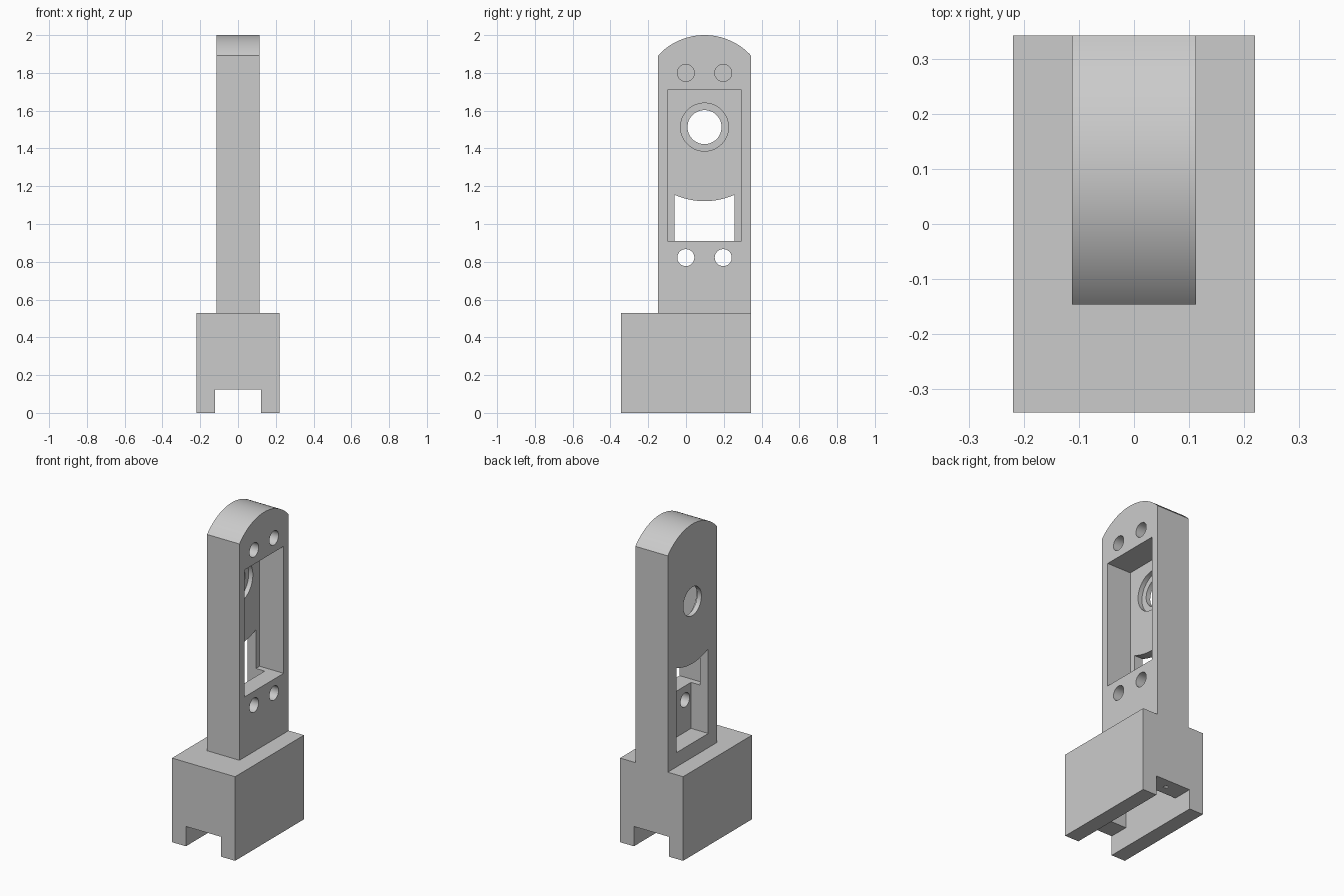
import bpy, bmesh, math
from math import sin, cos, pi

cube = bpy.data.objects.get("Cube")
if cube:
    bpy.data.objects.remove(cube, do_unlink=True)

grey = bpy.data.materials.new("plain grey")
grey.use_nodes = True
COLOUR = (0.6, 0.6, 0.6, 1)
grey.diffuse_color = COLOUR
grey.node_tree.nodes["Principled BSDF"].inputs["Base Color"].default_value = COLOUR

MID = 0.098      # tower centre line in y
HALF = 0.245     # tower half depth
SIDE = 0.113     # tower half width
BACK = MID + HALF


def prism(name, outline, x0, x1):
    """Extrude a (y, z) outline along x."""
    bm = bmesh.new()
    face = bm.faces.new([bm.verts.new((x0, y, z)) for y, z in outline])
    moved = bmesh.ops.extrude_face_region(bm, geom=[face])["geom"]
    verts = [v for v in moved if isinstance(v, bmesh.types.BMVert)]
    bmesh.ops.translate(bm, verts=verts, vec=(x1 - x0, 0, 0))
    bmesh.ops.recalc_face_normals(bm, faces=bm.faces)
    mesh = bpy.data.meshes.new(name)
    bm.to_mesh(mesh)
    bm.free()
    mesh.materials.append(grey)
    obj = bpy.data.objects.new(name, mesh)
    bpy.context.collection.objects.link(obj)
    return obj


def rect(y0, y1, z0, z1):
    return [(y0, z0), (y1, z0), (y1, z1), (y0, z1)]


def arc(y, z, r, a0, a1, n):
    return [(y + r * cos(a0 + (a1 - a0) * i / n), z + r * sin(a0 + (a1 - a0) * i / n))
            for i in range(n + 1)]


def disc(y, z, r, n=48):
    return arc(y, z, r, 0, 2 * pi, n)[:-1]


def combine(target, tool, operation):
    """Apply a boolean and discard the tool."""
    mod = target.modifiers.new("cut", 'BOOLEAN')
    mod.operation, mod.solver, mod.object = operation, 'EXACT', tool
    graph = bpy.context.evaluated_depsgraph_get()
    mesh = bpy.data.meshes.new_from_object(target.evaluated_get(graph))
    target.modifiers.clear()
    target.data = mesh
    bpy.data.objects.remove(tool, do_unlink=True)


def cut(outline, x0, x1):
    combine(stand, prism("cutter", outline, x0, x1), 'DIFFERENCE')


# Base block and round-topped tower
stand = prism("stand", rect(-BACK, BACK, 0, 0.53), -0.22, 0.22)
sag = 0.107
radius = (HALF ** 2 + sag ** 2) / (2 * sag)
spread = math.asin(HALF / radius)
crown = arc(MID, 2 - radius, radius, pi / 2 - spread, pi / 2 + spread, 40)
tower = prism("tower", [(MID - HALF, 0.4), (BACK, 0.4)] + crown, -SIDE, SIDE)
combine(stand, tower, 'UNION')

# Channel under the base, with a deeper cavity and screw holes
cut(rect(-0.5, 0.5, -0.1, 0.125), -0.123, 0.123)
cut(rect(-0.218, 0.218, 0.1, 0.42), -0.123, 0.123)
for y in (-0.28, 0.28):
    cut(rect(y - 0.012, y + 0.012, 0.1, 0.22), -0.012, 0.012)

# Large pocket on the left face
cut(rect(MID - 0.195, MID + 0.195, 0.91, 1.71), -0.054, 0.2)

# Round opening with a counterbore
cut(disc(MID, 1.513, 0.127, 64), -0.083, 0.0)
cut(disc(MID, 1.513, 0.09, 64), -0.2, 0.0)

# Arc-topped pocket on the right face
w = 0.158
a = math.asin(w / 0.392)
cut([(MID + w, 0.62)] + arc(MID, 1.513, 0.392, -pi / 2 + a, -pi / 2 - a, 20)
    + [(MID - w, 0.62)], -0.2, 0.007)

# Bolt holes
for z in (0.822, 1.8):
    for y in (MID - 0.099, MID + 0.099):
        cut(disc(y, z, 0.045), -0.005, 0.2)

bpy.ops.object.select_all(action='DESELECT')
stand.select_set(True)
bpy.context.view_layer.objects.active = stand
bpy.ops.object.shade_smooth_by_angle(angle=math.radians(25))
